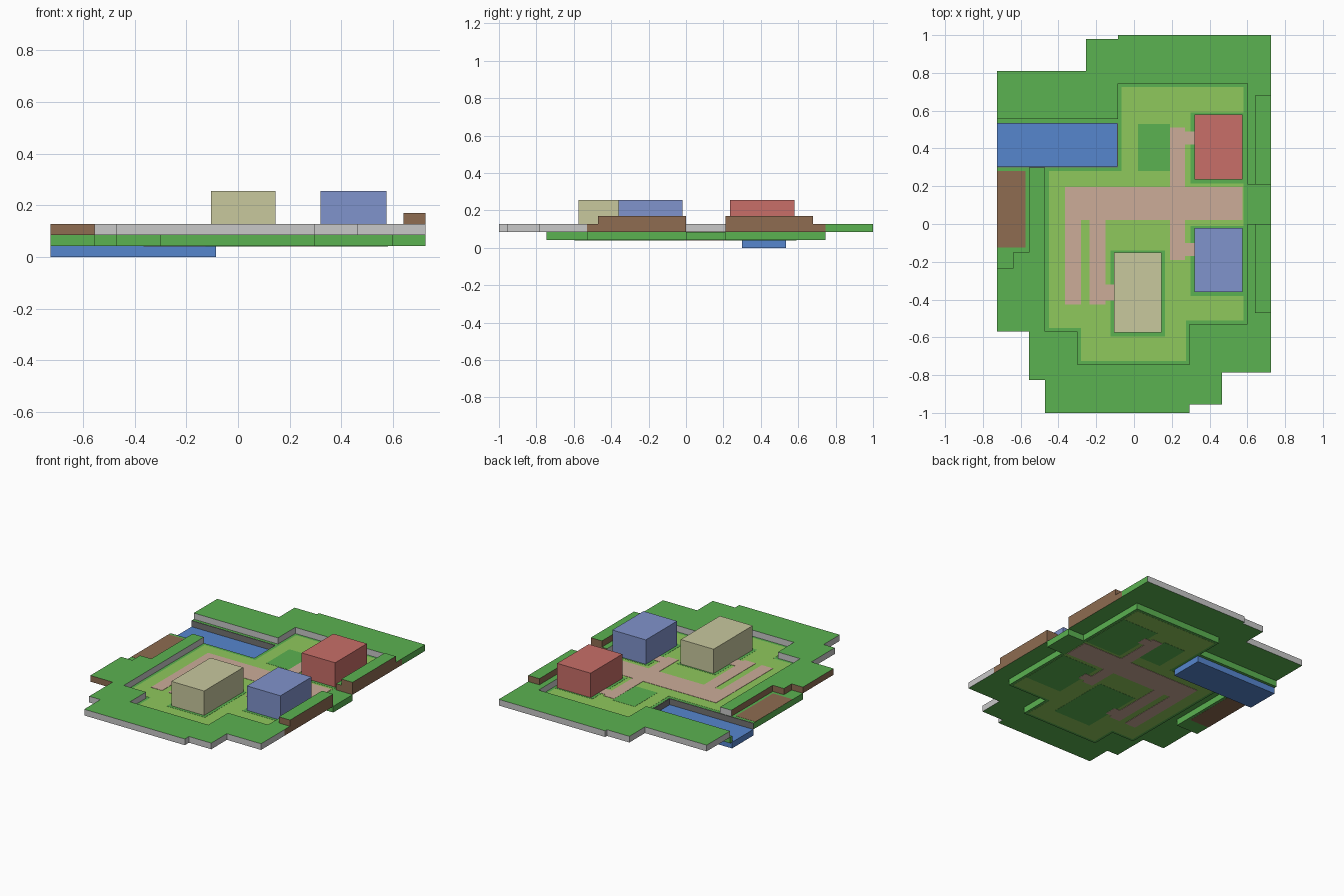
import bpy, bmesh

cube = bpy.data.objects.get("Cube")
if cube:
    bpy.data.objects.remove(cube, do_unlink=True)


def material(name, rgb):
    """Flat colour given as sRGB bytes, stored as linear values."""
    lin = [((c / 255 + 0.055) / 1.055) ** 2.4 for c in rgb] + [1]
    m = bpy.data.materials.new(name)
    m.use_nodes = True
    m.diffuse_color = lin
    bsdf = next(n for n in m.node_tree.nodes if n.type == 'BSDF_PRINCIPLED')
    bsdf.inputs["Base Color"].default_value = lin
    return m


GRASS = material("grass green", (91, 178, 81))
MEADOW = material("meadow green", (143, 200, 92))
PATH = material("path pink", (204, 172, 153))
WATER = material("water blue", (86, 134, 206))
EARTH = material("earth brown", (142, 108, 81))
STONE = material("stone grey", (200, 200, 200))
DARK = material("dark stone", (115, 115, 115))
RED = material("house red", (200, 110, 104))
BLUE = material("house blue", (128, 147, 204))
BEIGE = material("house beige", (200, 200, 158))

T = 0.0425      # height of one terrain level
EPS = 0.001     # how far painted areas stand proud
M = 0.02        # grass margin


def slab(name, outline, z0, z1, mats, rule=None):
    """Extrude an outline; the rule picks a material for each side face."""
    bm = bmesh.new()
    base = bm.faces.new([bm.verts.new((x, y, z0)) for x, y in outline])
    ext = bmesh.ops.extrude_face_region(bm, geom=[base], use_keep_orig=True)
    for v in ext["geom"]:
        if isinstance(v, bmesh.types.BMVert):
            v.co.z = z1
    bmesh.ops.recalc_face_normals(bm, faces=bm.faces)
    for f in bm.faces:
        if rule and abs(f.normal.z) < 0.5:
            f.material_index = rule(f.calc_center_median())
    me = bpy.data.meshes.new(name)
    bm.to_mesh(me)
    bm.free()
    for m in mats:
        me.materials.append(m)
    ob = bpy.data.objects.new(name, me)
    bpy.context.collection.objects.link(ob)
    return ob


def box(name, x0, x1, y0, y1, z0, z1, mats, rule=None):
    return slab(name, [(x0, y0), (x1, y0), (x1, y1), (x0, y1)], z0, z1, mats, rule)


def painted(name, x0, x1, y0, y1, mat, rise):
    """Coloured area showing on both faces of the floor slab."""
    return box(name, x0, x1, y0, y1, T - rise, 2 * T + rise, [mat])


# Lake
box("water", -.725, -.085, .3, .535, 0, T, [WATER])
box("lake_wall_north", -.725, -.085, .531, .535, T, 2 * T - EPS, [DARK])
box("lake_wall_south", -.725, -.085, .3, .304, T, 2 * T - EPS, [DARK])
box("lake_wall_end", -.089, -.085, .304, .531, T, 2 * T - EPS, [DARK])

# Valley floor
slab("valley_floor", [(-.47, .3), (-.47, -.57), (-.3, -.57), (-.3, -.745), (.295, -.745),
                      (.295, -.53), (.6, -.53), (.6, 0), (.725, 0), (.725, .21), (.6, .21),
                      (.6, .745), (-.085, .745), (-.085, .3)], T, 2 * T, [GRASS])
box("lake_bank_north", -.725, -.085, .535, .555, T, 2 * T, [GRASS])
box("lake_bank_south", -.555, -.47, .28, .3, T, 2 * T, [GRASS])
box("west_floor", -.725, -.555, -.235, .3, T, 2 * T, [GRASS])
painted("west_field", -.7245, -.575, -.125, .28, EARTH, EPS)

# Meadow on the valley floor
slab("meadow", [(-.45, .28), (-.45, -.55), (-.28, -.55), (-.28, -.725), (.275, -.725),
                (.275, -.51), (.58, -.51), (.58, .725), (-.065, .725), (-.065, .28)],
     T - EPS, 2 * T + EPS, [MEADOW])
painted("grass_patch", .02, .19, .28, .53, GRASS, EPS * 2)

# Houses, each on a grass plot
for name, x0, x1, y0, y1, mat in (("red_house", .32, .575, .235, .58, RED),
                                  ("blue_house", .32, .575, -.36, -.02, BLUE),
                                  ("beige_house", -.105, .145, -.575, -.15, BEIGE)):
    painted(name + "_plot", x0 - M, min(x1 + M, .58), y0 - M, y1 + M * .5, GRASS, EPS * 2)
    box(name, x0, x1, y0, y1, 2 * T, 6 * T, [mat])

# Paths
for i, (x0, x1, y0, y1) in enumerate([(-.365, .575, .02, .195), (-.365, -.28, -.425, .02),
                                      (-.235, -.15, -.425, .02), (-.15, -.105, -.405, -.32),
                                      (.19, .27, .195, .51), (.19, .27, -.19, .02),
                                      (.27, .32, .42, .49), (.27, .32, -.17, -.1)]):
    painted(f"path_{i + 1}", x0, x1, y0, y1, PATH, EPS * 3)


# Plateau: grey cliffs, brown at the east and west rims
def cliff(c):
    if c.x > .72 and c.y > .745:
        return 0
    east = c.x > .62 and -.53 < c.y < .745
    west = c.x < -.55 and -.58 < c.y < .31
    return 2 if east or west else 1


CLIFF = [GRASS, STONE, EARTH]
slab("north_plateau", [(-.725, .81), (-.255, .81), (-.255, .98), (-.085, .98), (-.085, 1),
                       (.725, 1), (.725, .745), (.725, .21), (.6, .21), (.6, .745),
                       (-.085, .745), (-.085, .555), (-.725, .555)],
     2 * T, 3 * T, CLIFF, cliff)
slab("south_plateau", [(.725, 0), (.725, -.53), (.725, -.785), (.465, -.785), (.465, -.955),
                       (.295, -.955), (.295, -1), (-.47, -1), (-.47, -.825), (-.555, -.825),
                       (-.555, -.57), (-.725, -.57), (-.725, -.235), (-.64, -.235),
                       (-.64, -.15), (-.555, -.15), (-.555, .3), (-.47, .3), (-.47, -.57),
                       (-.3, -.57), (-.3, -.745), (.295, -.745), (.295, -.53), (.6, -.53),
                       (.6, 0)], 2 * T, 3 * T, CLIFF, cliff)

# Raised east ridges
for name, y0, y1 in (("ridge_north", .21, .68), ("ridge_south", -.47, 0)):
    box(name, .64, .725, y0, y1, 3 * T, 4 * T, [GRASS, EARTH], lambda c: 1)
